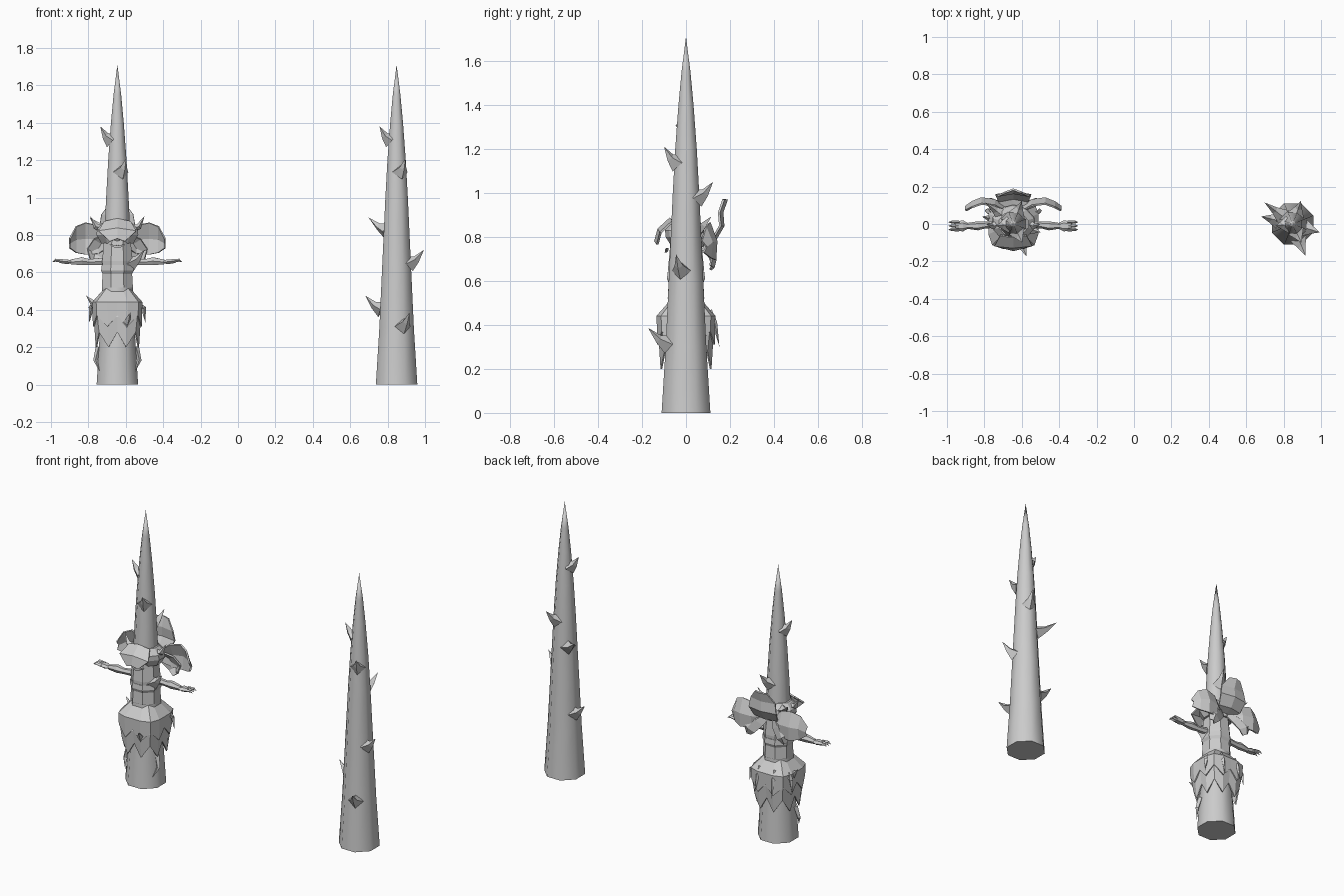
import bpy, bmesh, math
from mathutils import Vector

if "Cube" in bpy.data.objects:
    bpy.data.objects.remove(bpy.data.objects["Cube"], do_unlink=True)

grey = bpy.data.materials.new("plain_grey")
grey.use_nodes = True
COLOUR = (0.6, 0.6, 0.6, 1)
grey.diffuse_color = COLOUR
grey.node_tree.nodes["Principled BSDF"].inputs["Base Color"].default_value = COLOUR

FIGURE_X, PLAIN_X = -0.645, 0.848


def loft(name, rings, x=0, caps=True, thick=0):
    """Skin a list of equal closed rings; a ring of one point is a tip."""
    bm = bmesh.new()
    rows = [[bm.verts.new(p) for p in ring] for ring in rings]
    for a, b in zip(rows, rows[1:]):
        n = max(len(a), len(b))
        for i in range(n):
            j = (i + 1) % n
            quad = [a[i % len(a)], a[j % len(a)], b[j % len(b)], b[i % len(b)]]
            bm.faces.new(list(dict.fromkeys(quad)))
    if caps:
        for row in (rows[0], rows[-1]):
            if len(row) > 2:
                bm.faces.new(row)
    bmesh.ops.recalc_face_normals(bm, faces=bm.faces)
    return finish(name, bm, x, thick)


def finish(name, bm, x, thick=0):
    mesh = bpy.data.meshes.new(name)
    bm.to_mesh(mesh)
    bm.free()
    mesh.materials.append(grey)
    ob = bpy.data.objects.new(name, mesh)
    ob.location.x = x
    bpy.context.collection.objects.link(ob)
    if thick:
        mod = ob.modifiers.new("thickness", "SOLIDIFY")
        mod.thickness = thick
        mod.offset = 0
    return ob


def circle(r, z, n=8, y=0):
    turn = math.pi / n
    return [(r * math.cos(math.tau * i / n + turn),
             r * math.sin(math.tau * i / n + turn) + y, z) for i in range(n)]


def horn(name, points, radii, x=0, sides=4, flat=1):
    """Tapering tube along points; a zero radius makes a sharp tip."""
    pts = [Vector(p) for p in points]
    rings = []
    for i, (p, r) in enumerate(zip(pts, radii)):
        t = (pts[min(i + 1, len(pts) - 1)] - pts[max(i - 1, 0)]).normalized()
        side = t.cross(Vector((0, 0, 1) if abs(t.z) < 0.9 else (0, 1, 0))).normalized()
        up = side.cross(t)
        ring = [p + side * r * math.cos(math.tau * k / sides)
                + up * r * flat * math.sin(math.tau * k / sides) for k in range(sides)]
        rings.append(ring if r else [p])
    return loft(name, rings, x)


def leaf(name, spine, widths, across, cup, x=0):
    """Curved leaf blade: three rails, the middle one pushed out by cup."""
    bm = bmesh.new()
    across, cup = Vector(across), Vector(cup)
    rows = [[bm.verts.new(Vector(p) + across * w * s + cup * (1 - abs(s)))
             for s in (-1, 0, 1)] for p, w in zip(spine, widths)]
    for a, b in zip(rows, rows[1:]):
        for i in range(2):
            bm.faces.new((a[i], a[i + 1], b[i + 1], b[i]))
    return finish(name, bm, x, 0.01)


def smooth(ob, degrees):
    bpy.ops.object.select_all(action="DESELECT")
    ob.select_set(True)
    bpy.context.view_layer.objects.active = ob
    bpy.ops.object.shade_smooth_by_angle(angle=math.radians(degrees))


# Two matching thorny spikes
PROFILE = [(0, .12), (.3, .1), (.6, .085), (1, .065), (1.2, .053),
           (1.4, .037), (1.55, .022)]
TIPS = [(-.091, -.01, 1.38), (-.15, .115, .893), (.146, -.045, .72), (-.168, .04, .476),
        (.07, -.172, .386), (.047, -.1, 1.21), (.045, .123, 1.05)]


def spike_radius(z):
    for (z0, r0), (z1, r1) in zip(PROFILE, PROFILE[1:]):
        if z <= z1:
            return r0 + (r1 - r0) * (z - z0) / (z1 - z0)
    return 0.02


for label, cx in (("figure", FIGURE_X), ("plain", PLAIN_X)):
    rings = [circle(r, z) for z, r in PROFILE] + [[(0, 0, 1.71)]]
    smooth(loft(label + "_spike", rings, cx), 55)
    for n, (tx, ty, tz) in enumerate(TIPS):
        reach = math.hypot(tx, ty)
        d = Vector((tx, ty, 0)) / reach
        r = spike_radius(tz - .07)
        up = Vector((0, 0, 1))
        horn(f"{label}_thorn_{n + 1}",
             [d * (r - .015) + up * (tz - .075),
              d * (r + .4 * (reach - r)) + up * (tz - .05), (tx, ty, tz)],
             [.045, .02, 0], cx)


# Squarish jagged skirts, one above the other
def boxy(half, z, drop=0, n=16):
    ring = []
    for i in range(n):
        a = math.tau * i / n
        c, s = math.cos(a), math.sin(a)
        r = half / max(abs(c), abs(s), (abs(c) + abs(s)) / 1.7)
        ring.append((r * c, r * s, z - drop * (i % 2)))
    return ring


loft("lower_skirt", [boxy(.1, .42), boxy(.122, .36), boxy(.112, .28, .08)],
     FIGURE_X, False, .008)
loft("upper_skirt", [boxy(.068, .51), boxy(.13, .44), boxy(.127, .37, .06)],
     FIGURE_X, False, .008)

# Torso, belt and neck wrapped round the spike
loft("torso", [circle(r, z) for z, r in
               ((.47, .07), (.52, .09), (.6, .085), (.66, .088), (.74, .08), (.8, .075))],
     FIGURE_X)
loft("belt", [circle(r, z) for z, r in ((.59, .085), (.61, .094), (.64, .09))], FIGURE_X)

# Hood with a drooping front brim
loft("hood", [[(px * 1.2, py, z) for px, py, z in circle(r, z, 10, y)] for r, z, y in
              ((.075, .755, .01), (.098, .8, .005), (.095, .83, 0), (.068, .865, 0))],
     FIGURE_X)
leaf("hood_brim", [(0, -.06, .87), (0, -.115, .82), (0, -.13, .765)],
     [.07, .1, .04], (1, 0, 0), (0, -.01, .015), FIGURE_X)
leaf("mouth", [(0, -.084, .75), (0, -.086, .735)], [.045, .02],
     (1, 0, 0), (0, -.006, -.006), FIGURE_X)

# Tall leaf at the back
leaf("back_leaf", [(0, .06, .77), (0, .12, .79), (0, .155, .85), (0, .15, .91), (0, .17, .97)],
     [.04, .08, .095, .085, .04], (1, 0, 0), (0, .015, 0), FIGURE_X)

# Paired parts: arms, hands, leaves, horns and hooks
for side, s in (("left", 1), ("right", -1)):
    horn(side + "_arm", [(s * .06, 0, .66), (s * .15, -.005, .655), (s * .19, -.01, .66),
                         (s * .25, -.01, .655)], [.022, .018, .024, .015], FIGURE_X, 6)
    horn(side + "_hand", [(s * .24, -.01, .655), (s * .27, -.01, .657), (s * .31, -.01, .66)],
         [.014, .03, .022], FIGURE_X, 6, .5)
    for n, y in enumerate((-.03, -.01, .01)):
        horn(f"{side}_finger_{n + 1}", [(s * .29, y, .66), (s * .33, y, .665),
                                        (s * .348, y, .655)], [.01, .008, 0], FIGURE_X)
    leaf(side + "_wing_leaf", [(s * .04, .07, .77), (s * .1, .11, .775), (s * .17, .12, .78),
                               (s * .22, .1, .775), (s * .255, .075, .755)],
         [.03, .075, .085, .07, .025], (0, -.15, 1), (0, .018, 0), FIGURE_X)
    leaf(side + "_low_leaf", [(s * .03, .07, .79), (s * .08, .1, .75), (s * .12, .12, .7),
                              (s * .13, .11, .66)],
         [.03, .055, .05, .02], (.8, 0, s * .5), (0, .015, 0), FIGURE_X)
    horn(side + "_head_horn", [(s * .07, 0, .83), (s * .115, -.01, .845), (s * .145, 0, .9)],
         [.025, .016, 0], FIGURE_X)
    horn(side + "_hip_hook", [(s * .11, .06, .44), (s * .14, .07, .41), (s * .15, .075, .33)],
         [.02, .014, 0], FIGURE_X)
    horn(side + "_back_hook", [(s * .05, .1, .46), (s * .055, .13, .41), (s * .06, .152, .3)],
         [.02, .012, 0], FIGURE_X)
    horn(side + "_lower_hook", [(s * .1, -.03, .2), (s * .117, -.04, .13), (s * .095, -.07, .07)],
         [.016, .012, 0], FIGURE_X)
